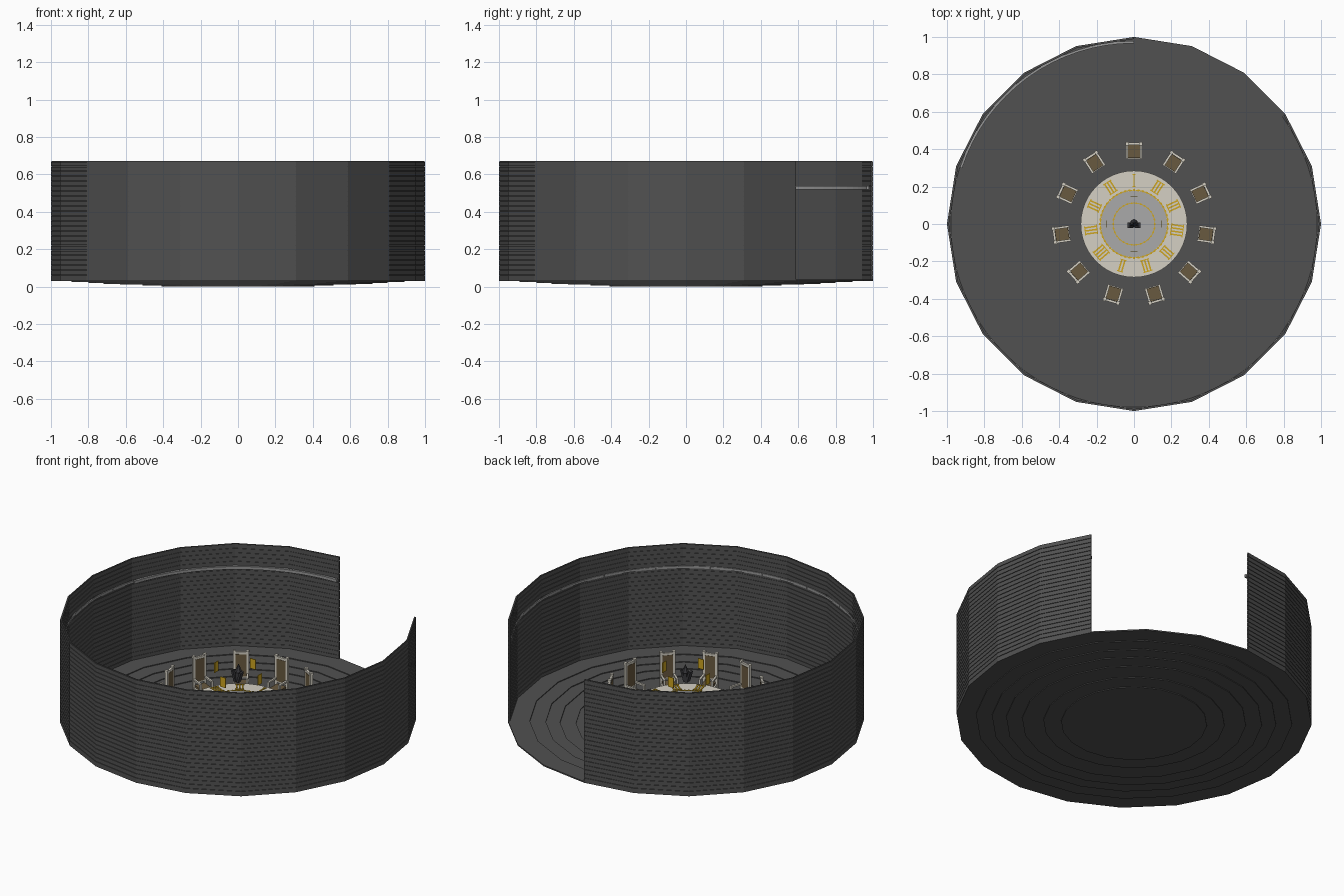
import bpy, bmesh, math
from mathutils import Matrix, Vector

if "Cube" in bpy.data.objects:
    bpy.data.objects.remove(bpy.data.objects["Cube"])


def material(name, r, g, b):
    m = bpy.data.materials.new(name)
    m.diffuse_color = (r, g, b, 1)
    m.use_nodes = True
    m.node_tree.nodes["Principled BSDF"].inputs["Base Color"].default_value = m.diffuse_color
    return m


STONE = material("dark grey stone", 0.082, 0.082, 0.082)
CREAM = material("cream", 0.66, 0.63, 0.55)
GREY = material("light grey", 0.40, 0.40, 0.40)
GOLD = material("gold", 0.62, 0.38, 0.015)
BROWN = material("brown leather", 0.14, 0.10, 0.05)
STRIP = material("strip grey", 0.30, 0.30, 0.30)
BLACK = material("charcoal", 0.04, 0.04, 0.045)


def finish(bm, name, mats):
    bmesh.ops.remove_doubles(bm, verts=bm.verts, dist=1e-6)
    bmesh.ops.recalc_face_normals(bm, faces=bm.faces)
    me = bpy.data.meshes.new(name)
    bm.to_mesh(me)
    bm.free()
    for m in mats:
        me.materials.append(m)
    ob = bpy.data.objects.new(name, me)
    bpy.context.collection.objects.link(ob)
    return ob


def sweep(name, profile, mat, start=0, end=360, steps=20):
    """Turn a closed (radius, z) profile around z; partial turns get end caps."""
    bm = bmesh.new()
    full = end - start == 360
    cols = []
    for i in range(steps if full else steps + 1):
        a = math.radians(start + (end - start) * i / steps)
        cols.append([bm.verts.new((r * math.cos(a), r * math.sin(a), z)) for r, z in profile])
    n = len(profile)
    for i in range(steps):
        c, d = cols[i], cols[(i + 1) % len(cols)]
        for j in range(n):
            k = (j + 1) % n
            if profile[j][0] == 0 and profile[k][0] == 0:
                continue
            bm.faces.new((c[j], d[j], d[k], c[k]))
    if not full:
        bm.faces.new(cols[0])
        bm.faces.new(cols[-1])
    return finish(bm, name, [mat])


def box(bm, center, size, index=0, matrix=Matrix()):
    m = matrix @ Matrix.Translation(center) @ Matrix.Diagonal((*size, 1))
    verts = bmesh.ops.create_cube(bm, size=1, matrix=m)["verts"]
    for f in {f for v in verts for f in v.link_faces}:
        f.material_index = index


def spin(deg):
    # local +x points outward from the middle
    return Matrix.Rotation(math.radians(deg), 4, 'Z')


def disc(name, r, z0, z1, mat, steps=48):
    return sweep(name, [(0, z0), (r, z0), (r, z1), (0, z1)], mat, steps=steps)


# Stepped shallow floor
radii = [0.41, 0.51, 0.63, 0.72, 0.80, 0.89, 1.0]
rise, thick = 0.005, 0.008
under, over = [(0, 0)], [(0, thick)]
for i, r in enumerate(radii):
    z = i * rise
    if i:
        under.append((radii[i - 1], z))
        over.append((radii[i - 1] - 0.012, z + thick))
    under.append((r, z))
    over.append((r - 0.012 if i < 6 else r, z + thick))
sweep("stepped_floor", under + over[::-1], STONE)

# Tall wall of stacked courses, open between 36 and 90 degrees
courses, z0, z1 = 24, 0.036, 0.67
h = (z1 - z0) / courses
outer, inner = [], []
for i in range(courses):
    z = z0 + i * h
    outer += [(1.0, z), (1.0, z + h * 0.88), (0.996, z + h * 0.88), (0.996, z + h)]
    inner += [(0.989, z), (0.989, z + h * 0.88), (0.992, z + h * 0.88), (0.992, z + h)]
sweep("wall", outer + inner[::-1], STONE, 90, 396, 17)

# Light strip running round the inside of the wall
sweep("wall_strip", [(0.977, 0.522), (0.982, 0.522), (0.982, 0.536), (0.977, 0.536)],
      STRIP, 162, 396, 52)
sweep("wall_strip_wide", [(0.966, 0.52), (0.979, 0.52), (0.979, 0.538), (0.966, 0.538)],
      STRIP, 90, 162, 16)

# Round table
TOP = 0.132
disc("table_base", 0.16, 0.008, 0.025, CREAM)
disc("table_column", 0.09, 0.025, 0.11, CREAM)
disc("table_top", 0.285, 0.108, TOP, CREAM)
disc("table_inlay", 0.178, TOP, TOP + 0.003, GREY)


# Gold rings with studs on the table
def gold_ring(name, r, w, studs):
    t = TOP + 0.005
    sweep(name, [(r - w, TOP), (r + w, TOP), (r + w, t), (r - w, t)], GOLD, steps=48)
    bm = bmesh.new()
    for i in range(studs):
        box(bm, (r, 0, TOP + 0.004), (w * 4, 0.009, 0.006), 0, spin(360 * i / studs))
    finish(bm, name + "_studs", [GOLD])


gold_ring("outer_gold_ring", 0.181, 0.0025, 48)
gold_ring("inner_gold_ring", 0.112, 0.002, 30)

# Eleven gold place markers and eleven chairs
STEP = 360 / 11
bm = bmesh.new()
for i in range(11):
    m = spin(90 - STEP * i)
    count = (1, 3, 3, 4, 3, 3, 2, 4, 3, 3, 3)[i]
    for k in range(count):
        y = (k - (count - 1) / 2) * 0.017
        box(bm, (0.232, y, TOP + 0.002), (0.066, 0.008, 0.006), 0, m)
    for x in (0.2, 0.264):
        box(bm, (x, 0, TOP + 0.002), (0.005, 0.017 * count, 0.006), 0, m)
finish(bm, "place_markers", [GOLD])


def chair(name, m):
    bm = bmesh.new()
    for s in (-1, 1):
        y = s * 0.037
        box(bm, (0.353, y, 0.064), (0.012, 0.012, 0.112), 0, m)     # front leg
        box(bm, (0.43, y, 0.134), (0.015, 0.014, 0.252), 0, m)      # back post
        box(bm, (0.392, y, 0.125), (0.09, 0.012, 0.010), 0, m)      # arm rest
        box(bm, (0.392, y, 0.068), (0.07, 0.010, 0.018), 0, m)      # side rail
        box(bm, (0.43, y, 0.264), (0.019, 0.018, 0.012), 0, m)      # finial
    box(bm, (0.353, 0, 0.068), (0.010, 0.066, 0.018), 0, m)
    box(bm, (0.43, 0, 0.254), (0.013, 0.066, 0.014), 0, m)
    box(bm, (0.43, 0, 0.105), (0.013, 0.066, 0.010), 0, m)
    box(bm, (0.390, 0, 0.082), (0.075, 0.066, 0.016), 1, m)         # cushion
    box(bm, (0.429, 0, 0.178), (0.014, 0.060, 0.138), 1, m)         # back pad
    finish(bm, name, [CREAM, BROWN])


for i in range(11):
    chair("chair_%02d" % (i + 1), spin(90 - STEP * i))

# Four gold plaques hovering around the centrepiece
bm = bmesh.new()
for i in range(4):
    box(bm, (0.148, 0, 0.328), (0.004, 0.038, 0.062), 0, spin(90 * i))
finish(bm, "hovering_plaques", [GOLD])

# Dark hovering centrepiece: body, pointed top and slanted fins
bm = bmesh.new()
box(bm, (0, 0, 0.305), (0.022, 0.022, 0.06))
bmesh.ops.create_cone(bm, cap_ends=True, segments=6, radius1=0.022, radius2=0.0, depth=0.05,
                      matrix=Matrix.Translation((0, 0.005, 0.36)))
for s in (-1, 1):
    tilt = Matrix.Translation((s * 0.018, -0.006, 0.31)) @ Matrix.Rotation(s * 0.3, 4, 'Y')
    box(bm, (0, 0, 0), (0.012, 0.03, 0.07), 0, tilt)
finish(bm, "centrepiece", [BLACK])
